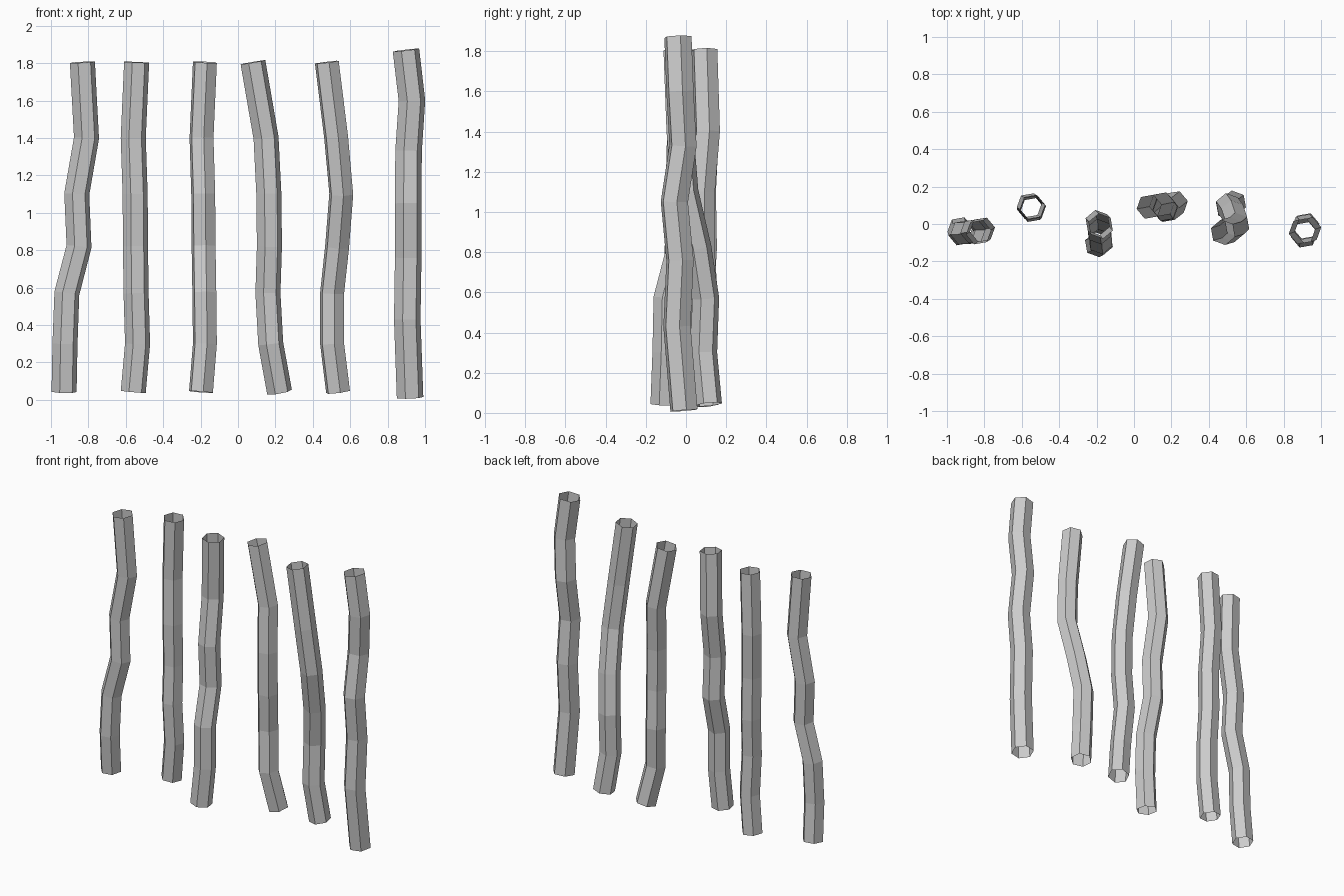
import bpy, bmesh, math
from mathutils import Vector

if "Cube" in bpy.data.objects:
    bpy.data.objects.remove(bpy.data.objects["Cube"])

SIDES = 6
HEIGHTS = [0.042, 0.30, 0.57, 0.82, 1.10, 1.40, 1.805]
FLIPPED = [0.012, 0.43, 0.76, 1.05, 1.33, 1.60, 1.87]


def pole(name, xs, ys, zs, radius, turn):
    """Open six-sided tube swept along a crooked path."""
    pts = [Vector(p) for p in zip(xs, ys, zs)]
    bm = bmesh.new()
    rings = []
    for i, p in enumerate(pts):
        # average direction of the neighbouring segments
        d = Vector()
        if i > 0:
            d += (p - pts[i - 1]).normalized()
        if i < len(pts) - 1:
            d += (pts[i + 1] - p).normalized()
        tilt = Vector((0, 0, 1)).rotation_difference(d.normalized())
        ring = []
        for k in range(SIDES):
            a = math.radians(turn) + k * math.tau / SIDES
            off = Vector((radius * math.cos(a), radius * math.sin(a), 0))
            ring.append(bm.verts.new(p + tilt @ off))
        rings.append(ring)
    for lo, hi in zip(rings, rings[1:]):
        for k in range(SIDES):
            n = (k + 1) % SIDES
            bm.faces.new((lo[k], lo[n], hi[n], hi[k]))
    mesh = bpy.data.meshes.new(name)
    bm.to_mesh(mesh)
    bm.free()
    ob = bpy.data.objects.new(name, mesh)
    bpy.context.collection.objects.link(ob)
    return ob


# Five equal poles, left to right
pole("pole_1", [-.93, -.925, -.915, -.85, -.862, -.81, -.832],
     [-.028, -.05, -.045, -.042, -.038, -.03, -.045], HEIGHTS, .068, 10)
pole("pole_2", [-.56, -.537, -.545, -.548, -.55, -.56, -.542],
     [.09, .085, .075, .09, .085, .10, .09], HEIGHTS, .068, 10)
pole("pole_3", [-.198, -.177, -.18, -.184, -.186, -.195, -.177],
     [-.11, -.10, -.095, -.03, -.042, .008, -.012], HEIGHTS, .068, 40)
pole("pole_4", [.222, .175, .16, .168, .165, .15, .08],
     [.112, .075, .095, .078, .08, .105, .092], HEIGHTS, .068, 10)
pole("pole_5", [.535, .503, .503, .53, .552, .525, .475],
     [.112, .088, .098, .06, -.005, -.03, -.045], HEIGHTS, .068, 40)

# Larger upturned pole on the right
pole("pole_6", [.92, .905, .91, .91, .912, .93, .898],
     [-.01, -.045, -.03, -.058, -.015, -.03, -.04], FLIPPED, .072, 10)
